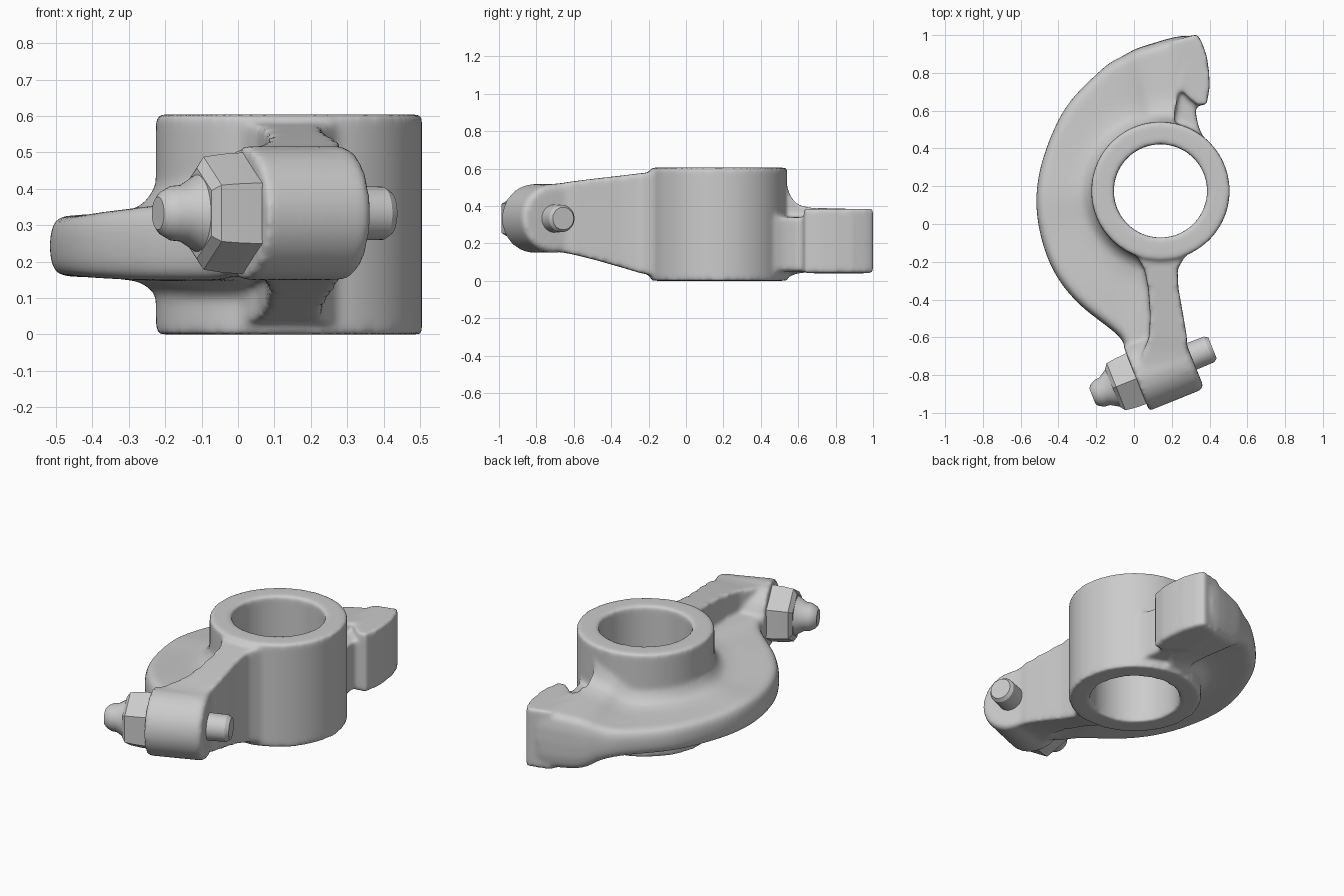
import bpy, bmesh
from math import cos, sin, tau, atan2, hypot
from mathutils import Vector, Matrix

if "Cube" in bpy.data.objects:
    bpy.data.objects.remove(bpy.data.objects["Cube"])

CX, CY = 0.14, 0.175          # axis of the pivot ring
RING_R, BORE_R = 0.366, 0.247


def loft(bm, sections, closed=False):
    rows = [[bm.verts.new(p) for p in s] for s in sections]
    n = len(rows[0])
    pairs = list(zip(rows, rows[1:])) + ([(rows[-1], rows[0])] if closed else [])
    for a, b in pairs:
        for i in range(n):
            j = (i + 1) % n
            bm.faces.new((a[i], a[j], b[j], b[i]))
    if not closed:
        bm.faces.new(rows[0][::-1])
        bm.faces.new(rows[-1])


def turned(bm, profile, n, mat, closed=False):
    """Revolve (height, radius) points about the local z axis."""
    loft(bm, [[mat @ Vector((r * cos(tau * i / n), r * sin(tau * i / n), h))
               for i in range(n)] for h, r in profile], closed)


def catmull(pts, steps):
    out = []
    for i in range(len(pts) - 1):
        a, b, c, d = (pts[max(0, min(len(pts) - 1, k))] for k in (i - 1, i, i + 1, i + 2))
        for s in range(steps):
            t = s / steps
            out.append([0.5 * (2 * q + (r - p) * t + (2 * p - 5 * q + 4 * r - u) * t * t
                               + (3 * q - p - 3 * r + u) * t ** 3)
                        for p, q, r, u in zip(a, b, c, d)])
    return out + [list(pts[-1])]


def finish(bm, name):
    bmesh.ops.recalc_face_normals(bm, faces=bm.faces)
    me = bpy.data.meshes.new(name)
    bm.to_mesh(me)
    bm.free()
    ob = bpy.data.objects.new(name, me)
    bpy.context.collection.objects.link(ob)
    return ob


body = bmesh.new()

# Pivot ring with its bore
turned(body, [(0.0, RING_R), (0.605, RING_R), (0.605, BORE_R), (0.0, BORE_R)], 96,
       Matrix.Translation((CX, CY, 0)), closed=True)

# Crescent web: outer edge as (x, y, bottom z, top z, size of the flare into the ring)
edge = [(0.25, 0.78, 0.05, 0.38, 1.7), (0.30, 0.99, 0.05, 0.38, 1.6),
        (0.06, 0.945, 0.065, 0.36, 1.3), (-0.06, 0.89, 0.125, 0.325, 1.2),
        (-0.17, 0.82, 0.155, 0.31, 1), (-0.36, 0.62, 0.16, 0.31, 1),
        (-0.475, 0.37, 0.16, 0.315, 1), (-0.517, 0.15, 0.16, 0.325, 1),
        (-0.495, -0.06, 0.16, 0.325, 1), (-0.42, -0.26, 0.155, 0.335, 1),
        (-0.29, -0.425, 0.15, 0.35, 1), (-0.08, -0.595, 0.15, 0.37, 1),
        (-0.02, -0.70, 0.16, 0.39, 1), (0.12, -0.72, 0.16, 0.40, 1)]
flare = [(0.31, 0.09), (0.37, 0.08), (0.39, 0.045), (0.42, 0.022), (0.47, 0.012), (0.51, 0.008)]
sections = []
for x, y, zb, zt, size in catmull(edge, 5):
    ang, rad, mid = atan2(y - CY, x - CX), hypot(x - CX, y - CY), (zb + zt) / 2
    half = (zt - zb) / 2
    rim = [(rad - 0.04, mid, half), (rad - 0.015, mid, 0.86 * half), (rad - 0.003, mid, 0.5 * half)]
    top = [(r, zt + f * size) for r, f in flare] + [(r, m + h) for r, m, h in rim]
    bot = [(r, m - h) for r, m, h in rim[::-1]] + [(r, max(0.02, zb - 0.6 * f)) for r, f in flare[::-1]]
    sections.append([(CX + r * cos(ang), CY + r * sin(ang), z)
                     for r, z in top + [(rad, mid)] + bot])
loft(body, sections)

# Lever arm between ring and screw boss: (y, x0, x1, z0, z1)
arm = [(-0.125, -0.01, 0.30, 0.03, 0.585), (-0.18, 0.02, 0.265, 0.03, 0.58),
       (-0.24, 0.055, 0.23, 0.04, 0.575), (-0.34, 0.075, 0.235, 0.07, 0.563),
       (-0.48, 0.085, 0.26, 0.11, 0.547), (-0.60, 0.08, 0.28, 0.14, 0.532),
       (-0.68, 0.045, 0.28, 0.155, 0.52), (-0.78, 0.03, 0.28, 0.16, 0.512)]
loft(body, [[(a, y, c), (b, y, c), (b, y, d), (a, y, d)] for y, a, b, c, d in arm])

# Contact pad with its curved working face
pad = [(0.20, 0.97), (0.20, 0.72), (0.26, 0.70), (0.30, 0.66), (0.34, 0.625), (0.385, 0.635),
       (0.40, 0.72), (0.398, 0.80), (0.385, 0.89), (0.36, 0.96), (0.335, 1.005)]
loft(body, [[(x, y, z) for x, y in pad] for z in (0.04, 0.385)])

# Neck joining the pad to the ring
neck = [(0.12, 0.50), (0.38, 0.43), (0.34, 0.52), (0.325, 0.60), (0.345, 0.68), (0.15, 0.80)]
loft(body, [[(x, y, z) for x, y in neck] for z in (0.05, 0.34)])

# Screw boss, on the slanted screw axis
axis = Vector((0.928, 0.373, 0))
screw = Matrix.Translation((-0.22, -0.912, 0.333)) @ axis.to_track_quat('Z', 'Y').to_matrix().to_4x4()
turned(body, [(0.25, 0.184), (0.545, 0.184), (0.565, 0.168)], 64, screw)

# Fuse the casting and soften its joints
casting = finish(body, "rocker_body")
fuse = casting.modifiers.new("fuse", 'REMESH')
fuse.mode = 'VOXEL'
fuse.voxel_size = 0.012
fuse.use_smooth_shade = True
soft = casting.modifiers.new("soften", 'SMOOTH')
soft.factor = 0.5
soft.iterations = 12

# Adjusting screw (rounded head one side, pin the other) and its nut
hardware = []
turn = screw @ Matrix.Rotation(tau / 12, 4, 'Z')
for name, profile, sides, mat in (
        ("adjusting_screw", [(0.0, 0.045), (0.012, 0.06), (0.04, 0.075), (0.07, 0.078), (0.13, 0.115),
                             (0.3, 0.08), (0.665, 0.073), (0.685, 0.06)], 40, screw),
        ("lock_nut", [(0.115, 0.125), (0.135, 0.155), (0.19, 0.163), (0.265, 0.168)], 6, turn)):
    bm = bmesh.new()
    turned(bm, profile, sides, mat)
    hardware.append(finish(bm, name))

for ob in hardware:
    bpy.ops.object.select_all(action='DESELECT')
    ob.select_set(True)
    bpy.context.view_layer.objects.active = ob
    bpy.ops.object.shade_smooth_by_angle(angle=0.5)
